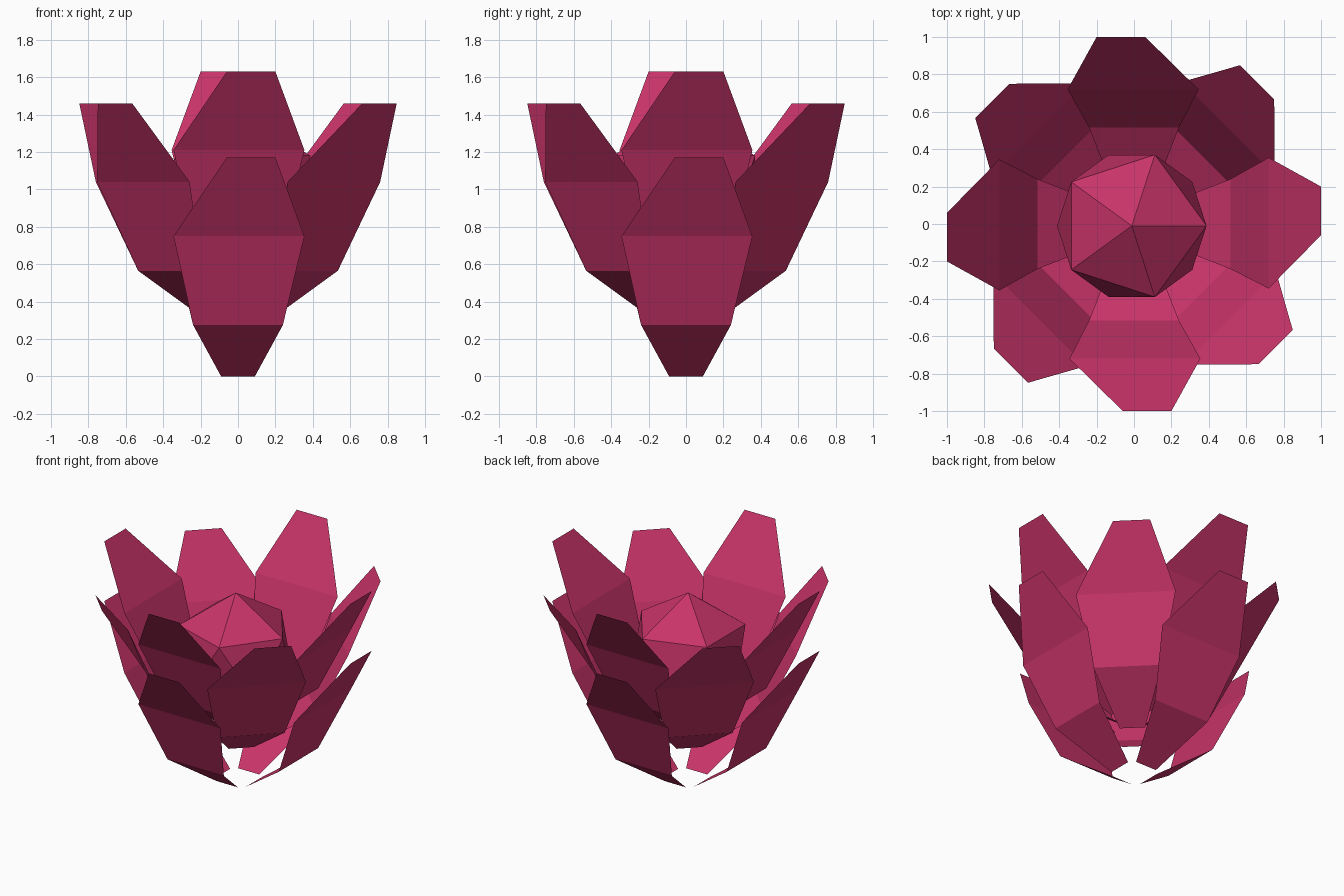
import bpy, math

if "Cube" in bpy.data.objects:
    bpy.data.objects.remove(bpy.data.objects["Cube"])

pink = bpy.data.materials.new("petal_pink")
pink.diffuse_color = (0.58, 0.034, 0.14, 1)
pink.use_nodes = True
pink.node_tree.nodes["Principled BSDF"].inputs["Base Color"].default_value = pink.diffuse_color

# Petal cross rows, facing -y: (left x, right x, distance from centre, height)
ROWS = [
    (-0.09, 0.09, 0.13, 0.00),
    (-0.24, 0.24, 0.515, 0.275),
    (-0.345, 0.355, 0.72, 0.75),
    (-0.06, 0.20, 1.00, 1.17),
]
verts = [(x, -r, z) for x0, x1, r, z in ROWS for x in (x0, x1)]
faces = [(2 * i, 2 * i + 1, 2 * i + 3, 2 * i + 2) for i in range(len(ROWS) - 1)]
petal = bpy.data.meshes.new("petal")
petal.from_pydata(verts, [], faces)
petal.materials.append(pink)


def petal_ring(name, height, turn):
    """Four flat, single-sheet petals around the z axis."""
    for i in range(4):
        ob = bpy.data.objects.new(f"{name}_{i + 1}", petal)
        ob.location.z = height
        ob.rotation_euler.z = math.radians(turn + 90 * i)
        bpy.context.collection.objects.link(ob)


# Three staggered tiers of petals
petal_ring("lower_petal", 0.0, 0)
petal_ring("middle_petal", 0.29, 45)
petal_ring("upper_petal", 0.46, 0)

# Faceted flower centre
bpy.ops.mesh.primitive_ico_sphere_add(subdivisions=1, radius=0.447,
                                      location=(-0.012, -0.01, 0.98))
centre = bpy.context.object
centre.name = "flower_centre"
centre.data.materials.append(pink)
